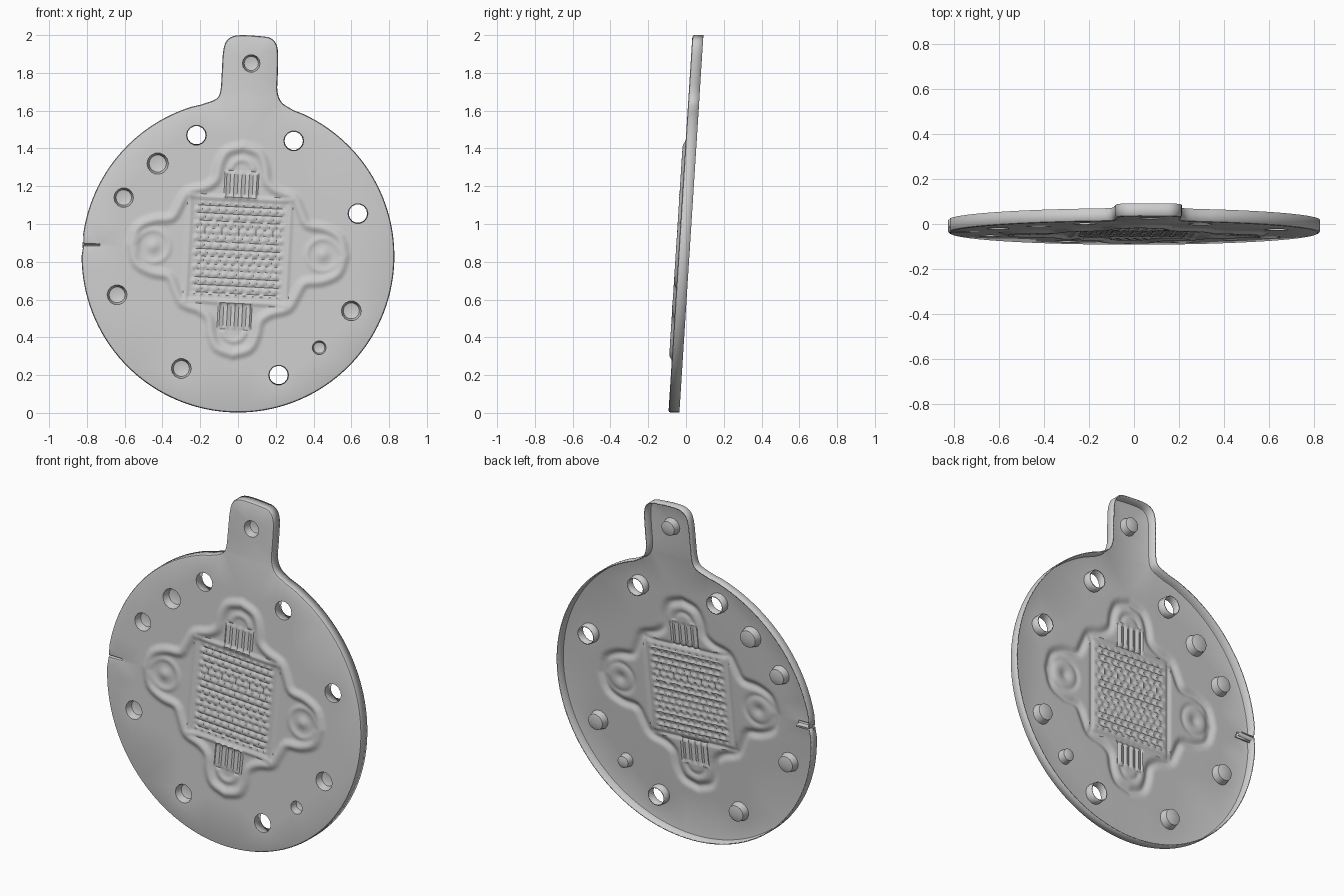
import bpy, bmesh, math
from mathutils import Vector

if "Cube" in bpy.data.objects:
    bpy.data.objects.remove(bpy.data.objects["Cube"])

THICK, CX, CZ = 0.058, 0.0, 0.86
TILT = math.radians(3)


def spline(pts, n=5):
    """Smooth open path through a few points (Catmull-Rom)."""
    p = [Vector(q) for q in pts]
    p = [2 * p[0] - p[1]] + p + [2 * p[-1] - p[-2]]
    out = []
    for i in range(1, len(p) - 2):
        a, b, c, d = p[i - 1:i + 3]
        for k in range(n):
            t = k / n
            out.append(0.5 * (2 * b + (c - a) * t + (2 * a - 5 * b + 4 * c - d) * t * t
                              + (3 * b - a - 3 * c + d) * t ** 3))
    return out + [p[-2]]


# One quarter of the embossed band, mirrored by the height function
BAND = spline([(0, .55), (.085, .52), (.12, .45), (.135, .37), (.19, .325), (.28, .295),
               (.32, .225), (.36, .155), (.45, .14), (.535, .095), (.565, 0)], 3)


def bump(x, w):
    return 0.5 + 0.5 * math.cos(math.pi * x / w) if abs(x) < w else 0.0


def seg_dist(p, a, b):
    ab = b - a
    t = max(0, min(1, (p - a).dot(ab) / ab.length_squared))
    return (p - a - ab * t).length


def relief(u, v):
    """Forward height of the pressed pattern in its own frame."""
    au, av = abs(u), abs(v)
    p = Vector((au, av))
    h = 0.015 * bump(min(seg_dist(p, a, b) for a, b in zip(BAND, BAND[1:])), 0.04)
    # round knobs in the side lobes, arcs in the upper and lower lobes
    r = math.hypot(au - 0.45, av)
    h += 0.011 * bump(r, 0.05) + 0.006 * bump(r - 0.085, 0.025)
    if av > 0.42:
        h += 0.007 * bump(math.hypot(au, av - 0.42) - 0.06, 0.025)
    # ribs above and below the centre pad
    if 0.27 < av < 0.42 and au < 0.085:
        h += 0.008 * bump((u + 0.02) % 0.04 - 0.02, 0.018)
    # pad frame and staggered scales
    h += 0.009 * bump(max(au - 0.265, av - 0.275), 0.02)
    if au < 0.24 and av < 0.25:
        row = math.floor(v / 0.038)
        du = (u + 0.0225 * (row % 2)) % 0.045 - 0.0225
        dv = v - (row + 0.5) * 0.038
        h += 0.011 * max(0, 1 - (du / 0.022) ** 2 - (dv / 0.019) ** 2) - 0.004
    return h


bm = bmesh.new()


def ring(pts, d):
    return [bm.verts.new((p[0], d, p[1])) for p in pts]


def edges(loop):
    return [bm.edges.new((loop[i - 1], loop[i])) for i in range(len(loop))]


def bridge(a, b):
    for i in range(len(a)):
        bm.faces.new((a[i - 1], a[i], b[i], b[i - 1]))


# Embossed centre patch: octagonal piece of a fine grid
STEP, verts = 0.01, {}
ct, st = math.cos(TILT), math.sin(TILT)


def grid_vert(i, j):
    if (i, j) not in verts:
        u, v = i * STEP, j * STEP
        verts[i, j] = bm.verts.new((CX + u * ct + v * st, -relief(u, v), CZ - u * st + v * ct))
    return verts[i, j]


for i in range(-62, 62):
    for j in range(-60, 60):
        if abs(i + .5) + abs(j + .5) < 72:
            bm.faces.new([grid_vert(i + a, j + b) for a, b in ((0, 0), (1, 0), (1, 1), (0, 1))])
fill = [e for e in bm.edges if e.is_boundary]
for e in fill:
    for v in e.verts:
        v.co.y = 0

# Outline: disc with edge notch and hanging tab
R, C = 0.817, Vector((0, 0.83))
tab = spline([(.29, 1.592), (.225, 1.635), (.198, 1.70), (.2, 1.80), (.2, 1.92), (.175, 1.97),
              (.12, 1.983), (0, 1.988), (-.05, 1.965), (-.068, 1.91), (-.075, 1.80),
              (-.083, 1.70), (-.11, 1.653), (-.19, 1.622)], 4)
outline = list(tab)
a0, a1 = math.radians(104.5), math.radians(360 + 68)
notch_angle, done = math.radians(176), False
for k in range(1, 120):
    a = a0 + (a1 - a0) * k / 120
    if abs(a - notch_angle) < math.radians(1.6):
        if not done:
            outline += [Vector(q) for q in ((-.811, .902), (-.73, .902), (-.73, .878), (-.813, .878))]
            done = True
        continue
    outline.append(C + R * Vector((math.cos(a), math.sin(a))))


def offset(pts, d):
    out = []
    for i, p in enumerate(pts):
        t = (pts[(i + 1) % len(pts)] - pts[i - 1]).normalized()
        out.append(p + d * Vector((t.y, -t.x)))
    return out


rim = [ring(outline, 0)]
fill += edges(rim[0])

# Holes: x, z, radius, open right through
HOLES = [(.07, 1.85, .047, 0), (-.22, 1.47, .053, 1), (.295, 1.44, .053, 1), (-.425, 1.32, .057, 0),
         (-.605, 1.14, .052, 0), (.635, 1.055, .053, 1), (-.64, .625, .053, 0), (.6, .54, .053, 0),
         (.43, .345, .037, 0), (-.3, .235, .053, 0), (.215, .2, .053, 1)]


def circle(x, z, r, n=14):
    return [(x + r * math.cos(math.tau * k / n), z + r * math.sin(math.tau * k / n)) for k in range(n)]


cups = []
for x, z, r, through in HOLES:
    loop = ring(circle(x, z, r), 0)
    fill += edges(loop)
    cups.append((loop, x, z, r, through))

# Flat sheet between the outline, the holes and the patch
bmesh.ops.triangle_fill(bm, use_beauty=True, use_dissolve=False, edges=fill, normal=(0, -1, 0))

# Rounded rim folded back
for off, d in ((.007, .003), (.011, .011), (.011, THICK)):
    rim.append(ring(offset(outline, off), d))
    bridge(rim[-2], rim[-1])

# Hole walls, closed ones end in a faceted tip
for loop, x, z, r, through in cups:
    end = ring(circle(x, z, r * (.92 if through else .8)), .05 if through else .04)
    bridge(loop, end)
    if not through:
        tip = bm.verts.new((x + .1 * r, .052, z - .1 * r))
        for i in range(len(end)):
            bm.faces.new((end[i - 1], end[i], tip))

# Sloped stance and consistent facing
for v in bm.verts:
    v.co.y += -0.093 + 0.0635 * v.co.z
bmesh.ops.recalc_face_normals(bm, faces=bm.faces)
verts_mid = verts[0, 0].link_faces[0]
if verts_mid.normal.y > 0:
    bmesh.ops.reverse_faces(bm, faces=bm.faces)


def add_object(name, mesh_bm):
    me = bpy.data.meshes.new(name)
    mesh_bm.to_mesh(me)
    mesh_bm.free()
    ob = bpy.data.objects.new(name, me)
    bpy.context.collection.objects.link(ob)
    sol = ob.modifiers.new("sheet", 'SOLIDIFY')
    sol.thickness, sol.offset = 0.006, -1
    bpy.ops.object.select_all(action='DESELECT')
    ob.select_set(True)
    bpy.context.view_layer.objects.active = ob
    bpy.ops.object.shade_smooth_by_angle(angle=math.radians(35))


add_object("pressed_plate", bm)

# Floor of the edge notch
nb = bmesh.new()
nb.faces.new([nb.verts.new((x, -0.093 + .0635 * z + .02, z))
              for x, z in ((-.822, .874), (-.725, .874), (-.725, .906), (-.822, .906))])
add_object("notch_floor", nb)
